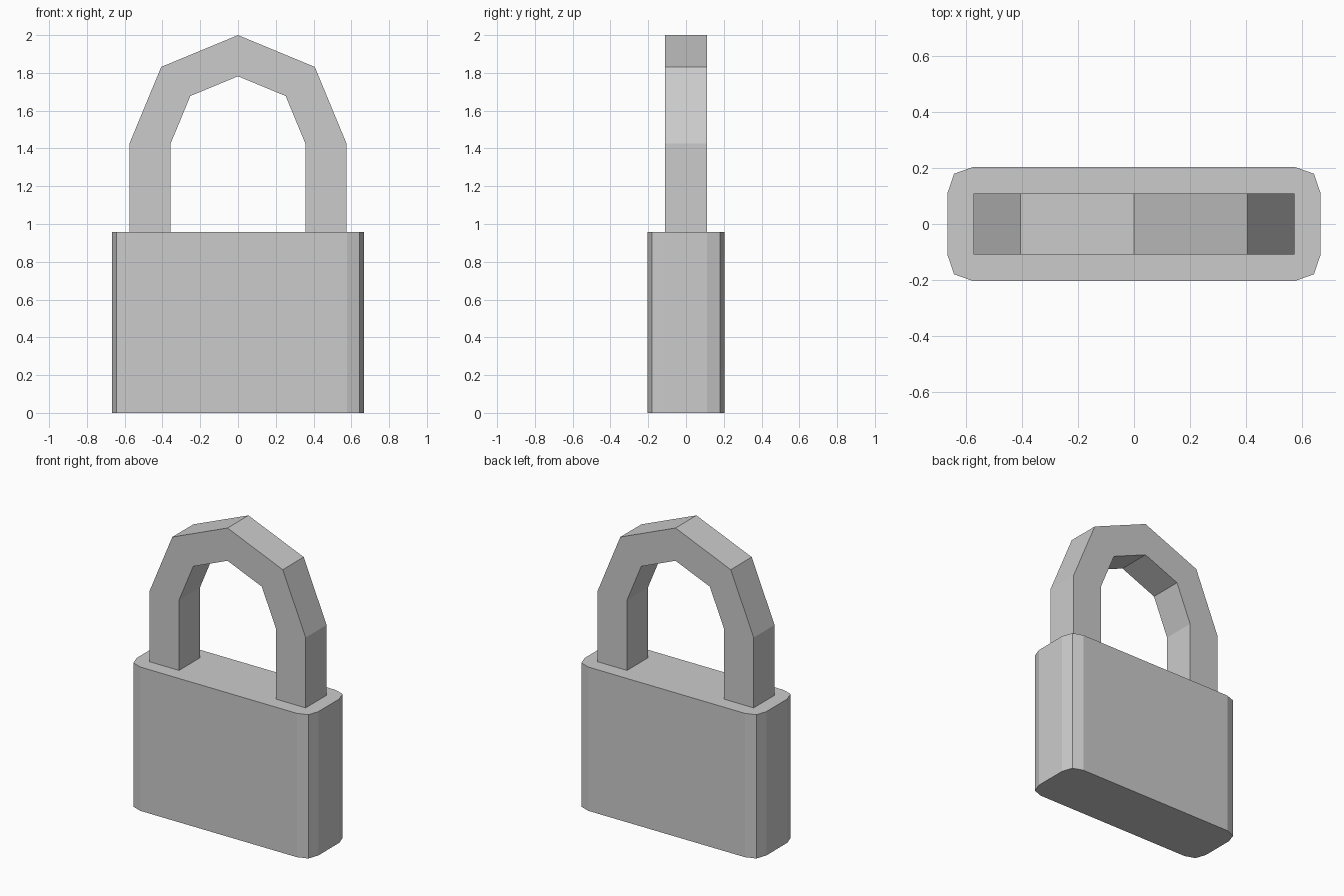
import bpy
import bmesh
from math import cos, sin, pi
from mathutils import Vector

cube = bpy.data.objects.get("Cube")
if cube:
    bpy.data.objects.remove(cube, do_unlink=True)

GREY = (0.6, 0.6, 0.6, 1.0)
metal = bpy.data.materials.new("grey_metal")
metal.use_nodes = True
metal.diffuse_color = GREY
metal.node_tree.nodes["Principled BSDF"].inputs["Base Color"].default_value = GREY


def prism(name, outline, direction):
    """Extrude a closed flat outline into a solid with flat faces."""
    bm = bmesh.new()
    face = bm.faces.new([bm.verts.new(p) for p in outline])
    extruded = bmesh.ops.extrude_face_region(bm, geom=[face], use_keep_orig=True)
    moved = [e for e in extruded["geom"] if isinstance(e, bmesh.types.BMVert)]
    bmesh.ops.translate(bm, verts=moved, vec=Vector(direction))
    bmesh.ops.recalc_face_normals(bm, faces=bm.faces)
    mesh = bpy.data.meshes.new(name)
    bm.to_mesh(mesh)
    bm.free()
    mesh.materials.append(metal)
    obj = bpy.data.objects.new(name, mesh)
    bpy.context.collection.objects.link(obj)
    return obj


# Body: rectangle with two-segment rounded corners
BODY_TOP = 0.957
corner = [(0.668, 0.11), (0.644, 0.18), (0.576, 0.204)]
half = corner + [(-x, y) for x, y in reversed(corner)]
outline = half + [(-x, -y) for x, y in half]
prism("lock_body", [(x, y, 0) for x, y in outline], (0, 0, BODY_TOP))

# Shackle: two straight legs joined by a four-segment arch
ARCH_Z, OUTER, INNER, DEPTH = 1.425, 0.575, 0.357, 0.11
LEG_Z = BODY_TOP - 0.01


def arch(radius):
    pts = [(radius * cos(i * pi / 4), -DEPTH, ARCH_Z + radius * sin(i * pi / 4))
           for i in range(5)]
    return [(radius, -DEPTH, LEG_Z)] + pts + [(-radius, -DEPTH, LEG_Z)]


prism("shackle", arch(OUTER) + arch(INNER)[::-1], (0, 2 * DEPTH, 0))
